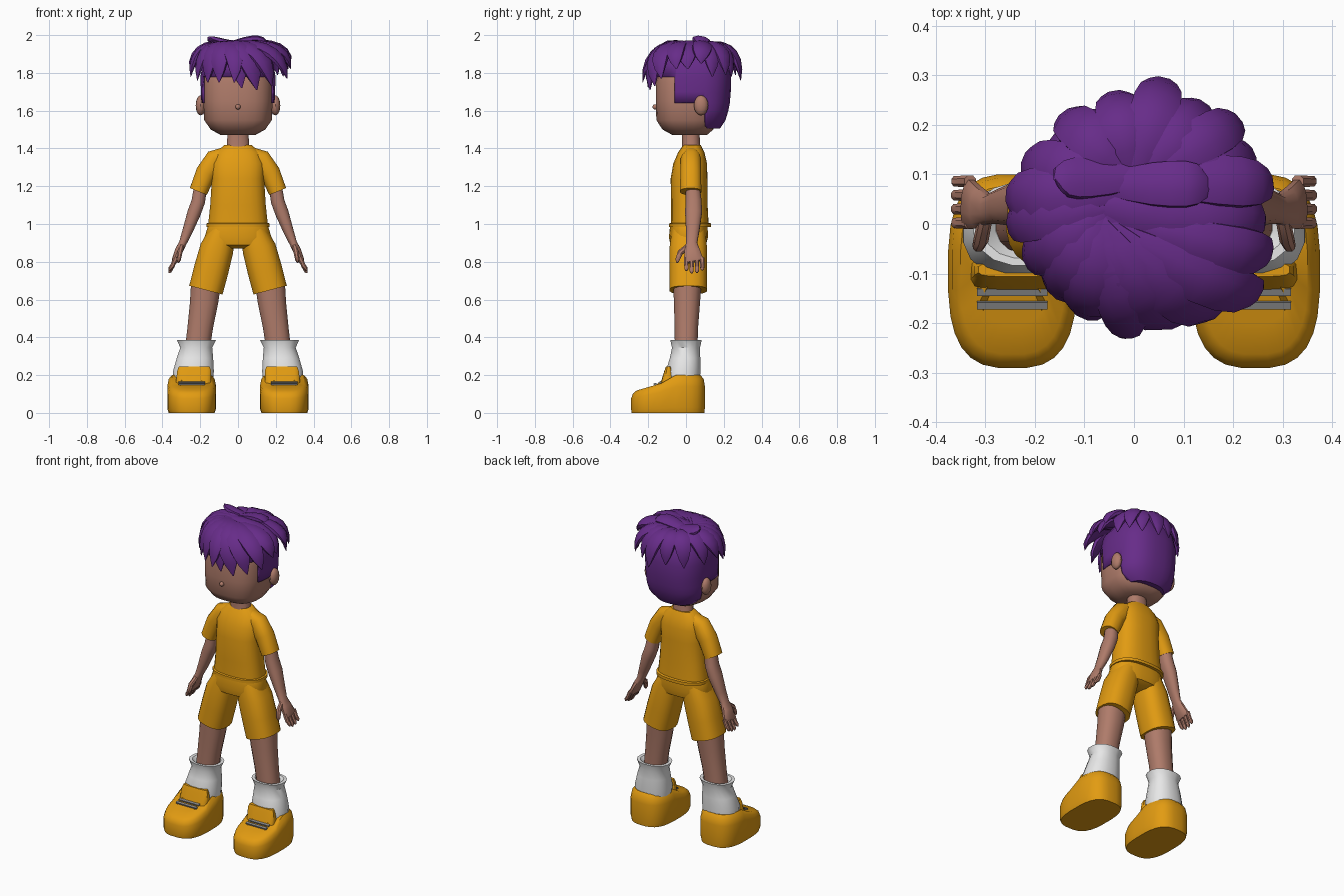
import bpy, bmesh, math
from mathutils import Vector, Matrix

cube = bpy.data.objects.get("Cube")
if cube:
    bpy.data.objects.remove(cube, do_unlink=True)


def material(name, *rgb):
    m = bpy.data.materials.new(name)
    m.use_nodes = True
    m.diffuse_color = (*rgb, 1)
    m.node_tree.nodes["Principled BSDF"].inputs["Base Color"].default_value = (*rgb, 1)
    return m


SKIN = material("skin", .43, .2, .145)
ORANGE = material("orange cloth", .76, .33, .006)
PURPLE = material("purple hair", .135, .025, .25)
WHITE = material("white sock", .8, .8, .8)
GREY = material("grey strap", .25, .25, .25)


def finish(name, bm, mat, angle=40):
    bmesh.ops.recalc_face_normals(bm, faces=bm.faces)
    me = bpy.data.meshes.new(name)
    bm.to_mesh(me)
    bm.free()
    me.materials.append(mat)
    ob = bpy.data.objects.new(name, me)
    bpy.context.collection.objects.link(ob)
    bpy.ops.object.select_all(action='DESELECT')
    ob.select_set(True)
    bpy.context.view_layer.objects.active = ob
    bpy.ops.object.shade_smooth_by_angle(angle=math.radians(angle))
    return ob


def ring(c, u, v, ru, rv, n, power):
    """Superellipse section around c in the u, v plane."""
    pts = []
    for i in range(n):
        a = math.tau * (i + .5) / n
        ca, sa = math.cos(a), math.sin(a)
        pts.append(c + u * math.copysign(abs(ca) ** (2 / power), ca) * ru
                   + v * math.copysign(abs(sa) ** (2 / power), sa) * rv)
    return pts


def bridge(rings):
    bm = bmesh.new()
    loops = [[bm.verts.new(p) for p in r] for r in rings]
    n = len(loops[0])
    for a, b in zip(loops, loops[1:]):
        for i in range(n):
            j = (i + 1) % n
            bm.faces.new((a[i], a[j], b[j], b[i]))
    bm.faces.new(loops[0])
    bm.faces.new(loops[-1])
    return bm


def loft(sections, n=16, power=2.3, follow=False, side=1):
    """Sections are x, y, z, half width, half depth; follow tilts them along the path."""
    cs = [Vector((s[0] * side, s[1], s[2])) for s in sections]
    rings = []
    for i, s in enumerate(sections):
        u, v = Vector((1, 0, 0)), Vector((0, 1, 0))
        if follow:
            t = (cs[min(i + 1, len(cs) - 1)] - cs[max(i - 1, 0)]).normalized()
            u = v.cross(t).normalized()
            v = t.cross(u)
        rings.append(ring(cs[i], u, v, s[3], s[4], n, power))
    return bridge(rings)


def ball(name, loc, size, mat):
    bm = bmesh.new()
    bmesh.ops.create_uvsphere(bm, u_segments=12, v_segments=8, radius=1)
    bmesh.ops.transform(bm, matrix=Matrix.LocRotScale(Vector(loc), None, Vector(size)), verts=bm.verts)
    return finish(name, bm, mat)


# head, nose and neck
finish("head", loft([(0, .02, 1.47, .09, .09), (0, .01, 1.5, .145, .135), (0, .005, 1.55, .18, .163),
                     (0, .005, 1.65, .184, .166), (0, .005, 1.75, .184, .166),
                     (0, .01, 1.85, .16, .15), (0, .01, 1.9, .1, .1)], 24, 2.7), SKIN)
ball("nose", (0, -.163, 1.62), (.014, .014, .014), SKIN)
finish("neck", loft([(0, .03, 1.37, .075, .055), (0, .027, 1.42, .06, .048), (0, .025, 1.5, .055, .047)]), SKIN)

# hair cap, trimmed along the hairline
bm = loft([(0, .03, 1.505, .13, .15), (0, .035, 1.55, .18, .175), (0, .035, 1.6, .192, .19),
           (0, .035, 1.64, .195, .198), (0, .035, 1.7, .197, .203), (0, .035, 1.78, .2, .205),
           (0, .035, 1.86, .185, .19), (0, .04, 1.92, .14, .145), (0, .05, 1.96, .06, .06)], 28, 2.6)
for y in (-.06, .1):
    bmesh.ops.bisect_plane(bm, geom=bm.verts[:] + bm.edges[:] + bm.faces[:],
                           plane_co=(0, y, 0), plane_no=(0, 1, 0))
bare = []
for f in bm.faces:
    c = f.calc_center_median()
    if (c.z < 1.78 and c.y < -.06) or (c.z < 1.64 and c.y < .1):
        bare.append(f)
bmesh.ops.delete(bm, geom=bare, context='FACES')
cap = finish("hair_cap", bm, PURPLE)
thick = cap.modifiers.new("thickness", 'SOLIDIFY')
thick.thickness = .012


def lock(name, tip, start, width, bend, lift=1.98):
    """Tapered flat strand curving from the crown to its tip."""
    a, c = Vector((*start, 1.945)), Vector(tip)
    d = c - a
    right = Vector((d.y, -d.x, 0)).normalized()
    b = Vector((a.x + d.x * .93, a.y + d.y * .93, lift)) + right * bend
    rings = []
    shape = (.45, .75, .93, 1, 1, .88, .6, .06)
    for i, k in enumerate(shape):
        t = i / (len(shape) - 1)
        p = a * (1 - t) ** 2 + b * 2 * t * (1 - t) + c * t * t
        tan = ((b - a) * (1 - t) + (c - b) * t).normalized()
        out = p - Vector((0, .03, 1.7))
        out = (out - tan * out.dot(tan)).normalized()
        rings.append(ring(p, tan.cross(out), out, width * k, width * .45 * k, 8, 2))
    finish(name, bridge(rings), PURPLE, 35)


# hair locks: tip, start, width, sideways bend
locks = [((.28, .08, 1.85), (-.02, .1), .055, 0), ((.265, .01, 1.82), (-.09, .04), .06, .02),
         ((.28, -.05, 1.82), (-.02, 0), .052, .03), ((.26, -.13, 1.77), (-.06, -.01), .055, .05),
         ((.18, -.165, 1.73), (-.07, 0), .06, .06), ((.1, -.19, 1.71), (-.08, 0), .065, .05),
         ((.02, -.2, 1.72), (-.08, .01), .06, .03), ((-.02, -.23, 1.75), (-.1, .02), .05, -.03),
         ((-.1, -.185, 1.75), (-.08, .02), .055, 0), ((-.16, -.14, 1.75), (-.07, .03), .055, 0),
         ((-.215, -.08, 1.76), (-.05, .04), .05, 0), ((-.25, -.015, 1.78), (-.03, .04), .05, .03),
         ((-.255, .05, 1.81), (-.01, .07), .052, .02), ((-.22, .13, 1.79), (-.02, .1), .05, 0),
         ((-.14, .22, 1.78), (-.02, .11), .05, 0), ((-.04, .262, 1.79), (0, .11), .05, 0),
         ((.06, .29, 1.76), (0, .1), .052, 0), ((.14, .24, 1.78), (.02, .1), .05, 0),
         ((.21, .21, 1.79), (.02, .1), .05, 0), ((.24, .14, 1.78), (.02, .09), .05, 0)]
for i, args in enumerate(locks):
    lock(f"hair_lock_{i + 1}", *args)
lock("hair_tuft_left", (.15, .08, 1.95), (-.06, .08), .05, 0, 2.0)
lock("hair_tuft_right", (-.16, .09, 1.99), (.04, .1), .045, 0, 1.96)

# shirt body with hem
finish("shirt", loft([(0, .022, .985, .167, .112), (0, .022, 1.003, .167, .112), (0, .02, 1.006, .158, .1),
                      (0, .018, 1.1, .148, .097), (0, .016, 1.24, .139, .098), (0, .022, 1.32, .142, .09),
                      (0, .028, 1.38, .118, .07), (0, .032, 1.418, .072, .047)], 24, 2.5), ORANGE)
# shorts top
finish("shorts_hips", loft([(0, .015, .99, .16, .1), (0, .013, .93, .178, .104),
                            (0, .012, .89, .16, .095), (0, .012, .87, .08, .06)], 24, 2.5), ORANGE)

for s, label in ((1, "left"), (-1, "right")):
    def part(name, sections, mat, **kw):
        return finish(f"{label}_{name}", loft(sections, side=s, **kw), mat)

    ball(label + "_ear", (.198 * s, .08, 1.628), (.026, .038, .053), SKIN)

    # sleeve, arm and hand
    part("sleeve", [(.06, .028, 1.36, .05, .045), (.12, .026, 1.337, .06, .055),
                    (.17, .025, 1.27, .055, .056), (.21, .025, 1.172, .049, .057)], ORANGE, follow=True)
    part("arm", [(.195, .035, 1.22, .035, .036), (.21, .04, 1.12, .037, .044), (.232, .04, 1.06, .037, .046),
                 (.268, .035, .96, .028, .036), (.292, .03, .9, .021, .03), (.312, .032, .86, .022, .042),
                 (.332, .04, .81, .019, .052), (.336, .042, .8, .014, .048)], SKIN, n=12, follow=True)
    for i in range(4):
        y = .002 + .028 * i
        drop = .02 * abs(i - 1.4) / 1.6
        part(f"finger_{i + 1}", [(.33, y, .82, .013, .013), (.346, y, .78, .013, .012),
                                 (.36, y, .745 + drop, .01, .011), (.363, y, .735 + drop, .004, .005)],
             SKIN, n=8, follow=True)
    part("thumb", [(.3, .01, .88, .014, .016), (.308, -.03, .85, .015, .016),
                   (.314, -.045, .81, .012, .012), (.316, -.047, .795, .004, .005)], SKIN, n=8, follow=True)

    # shorts leg, leg and sock
    part("shorts_leg", [(.08, .014, .96, .07, .09), (.112, .012, .87, .09, .1),
                        (.142, .012, .757, .093, .1), (.17, .012, .65, .092, .1)], ORANGE,
         n=20, power=2.5, follow=True)
    part("leg", [(.168, .008, .7, .081, .077), (.18, .005, .58, .076, .07),
                 (.2, .002, .45, .069, .063), (.22, 0, .3, .066, .06)], SKIN)
    part("sock", [(.22, 0, .36, .06, .055), (.22, 0, .386, .085, .07), (.22, 0, .386, .105, .085),
                  (.221, 0, .345, .086, .075), (.228, -.005, .29, .098, .082),
                  (.236, -.015, .22, .11, .093), (.238, -.015, .17, .108, .09)], WHITE)

    # shoe with a toe that slopes down
    x = .245
    bm = loft([(x, -.095, 0, .122, .193), (x, -.095, .03, .13, .196), (x, -.095, .14, .13, .196),
               (x, -.094, .18, .122, .188), (x, -.093, .2, .105, .17), (x, -.08, .2, .075, .12),
               (x, -.06, .2, .04, .06)], n=28, power=2.9, side=s)
    for v in bm.verts:
        if v.co.y < -.1:
            v.co.z *= .83 + .28 * (v.co.y + .1) / .19
    finish(label + "_shoe", bm, ORANGE)
    part("shoe_tongue", [(.235, -.095, .13, .096, .05), (.235, -.095, .17, .094, .036),
                         (.232, -.094, .225, .09, .02), (.232, -.092, .245, .082, .014)], ORANGE, power=4)
    for i, y in enumerate((-.137, -.164)):
        bm = bmesh.new()
        bmesh.ops.create_cube(bm, size=1)
        place = Matrix.LocRotScale(Vector((x * s, y, .161 + .295 * (y + .137))),
                                   Matrix.Rotation(.287, 3, 'X'), Vector((.142, .015, .009)))
        bmesh.ops.transform(bm, matrix=place, verts=bm.verts)
        finish(f"{label}_shoe_strap_{i + 1}", bm, GREY)
